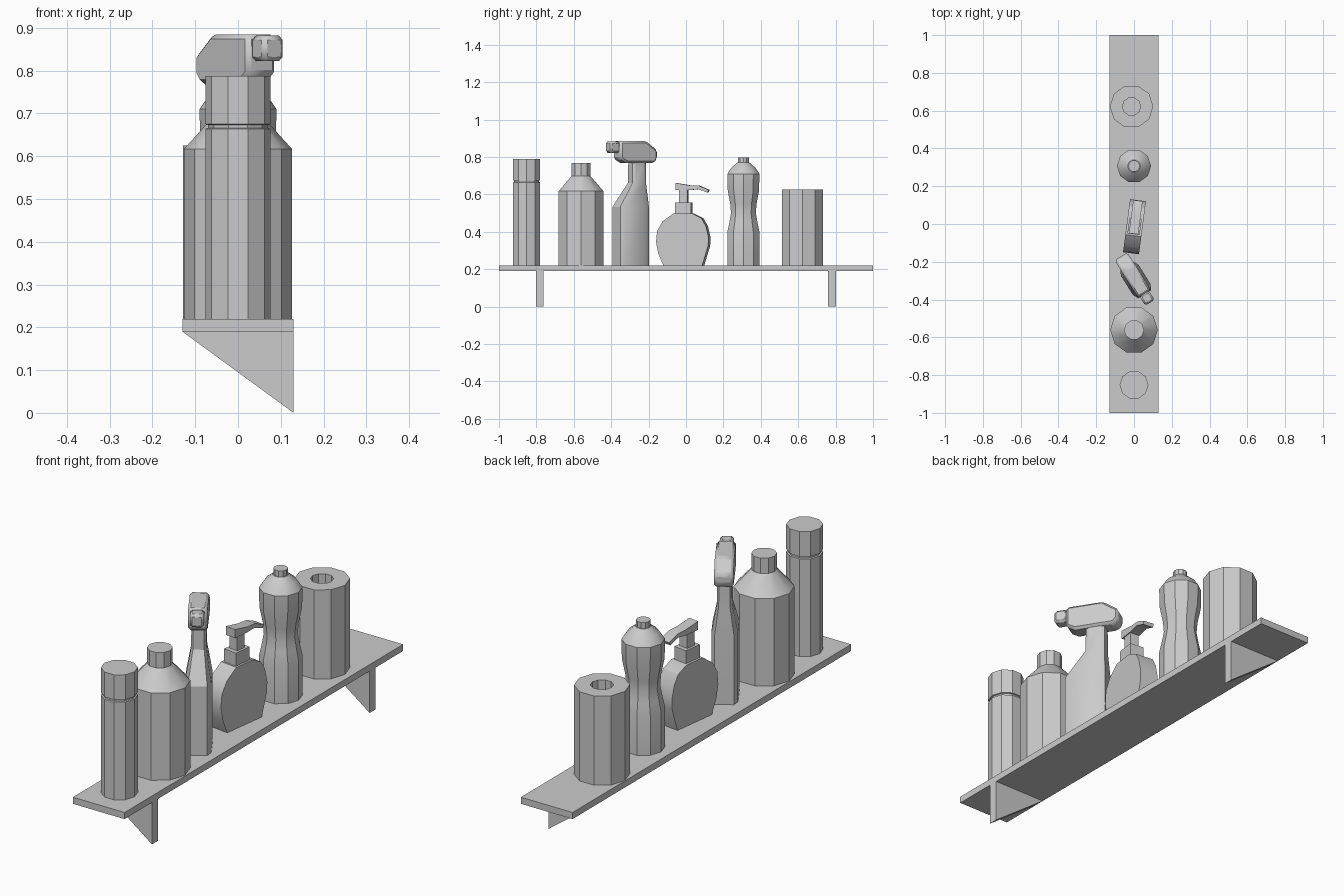
import bpy, bmesh, math

if "Cube" in bpy.data.objects:
    bpy.data.objects.remove(bpy.data.objects["Cube"])


def loft(name, rings, closed=False, loc=(0, 0, 0), rot=0.0):
    """Skin a list of equal-length point rings; cap the ends, or join last to first."""
    bm = bmesh.new()
    vs = [[bm.verts.new(p) for p in r] for r in rings]
    n = len(rings[0])
    pairs = list(zip(vs, vs[1:])) + ([(vs[-1], vs[0])] if closed else [])
    for a, b in pairs:
        for i in range(n):
            j = (i + 1) % n
            bm.faces.new((a[i], a[j], b[j], b[i]))
    if not closed:
        bm.faces.new(vs[0])
        bm.faces.new(vs[-1])
    bmesh.ops.recalc_face_normals(bm, faces=bm.faces)
    me = bpy.data.meshes.new(name)
    bm.to_mesh(me)
    bm.free()
    ob = bpy.data.objects.new(name, me)
    bpy.context.collection.objects.link(ob)
    ob.location = loc
    ob.rotation_euler.z = math.radians(rot)
    return ob


def lathe(name, profile, x, y, closed=False, n=10):
    """Turn an (r, z) profile around a vertical axis."""
    rings = [[(r * math.cos(math.tau * i / n), r * math.sin(math.tau * i / n), z)
              for i in range(n)] for r, z in profile]
    return loft(name, rings, closed, (x, y, 0))


def prism(name, profile, width, loc=(0, 0, 0), rot=0.0):
    """Extrude an (x, z) outline along local y, centred."""
    return loft(name, [[(x, s * width / 2, z) for x, z in profile] for s in (-1, 1)],
                False, loc, rot)


def rect(x0, x1, z0, z1):
    return [(x0, z0), (x1, z0), (x1, z1), (x0, z1)]


def bevel(ob, width):
    m = ob.modifiers.new("bevel", 'BEVEL')
    m.width = width
    m.segments = 1
    m.limit_method = 'ANGLE'


Z = 0.22  # top of the shelf board

# Shelf board and its two triangular brackets
prism("shelf_board", rect(-0.13, 0.13, 0.19, Z), 2.0)
for side, y in (("left", -0.782), ("right", 0.78)):
    prism("bracket_" + side, [(-0.13, 0.19), (0.13, 0.19), (0.13, 0)], 0.042, (0, y, 0))

# Spray can with a groove under its lid
lathe("aerosol_can", [(0.076, Z), (0.076, 0.664), (0.07, 0.666), (0.07, 0.673),
                      (0.076, 0.675), (0.076, 0.788)], 0, -0.852)

# Large bottle with cap
lathe("large_bottle", [(0.126, Z), (0.126, 0.617), (0.053, 0.698), (0.053, 0.768)], 0, -0.561)

# Squeeze bottle with a waist
lathe("waisted_bottle", [(0.09, Z), (0.09, 0.40), (0.079, 0.45), (0.07, 0.50), (0.074, 0.55),
                         (0.088, 0.62), (0.09, 0.71), (0.068, 0.742), (0.034, 0.77),
                         (0.03, 0.77), (0.03, 0.797)], 0, 0.307)

# Paper roll with a through hole
lathe("paper_roll", [(0.115, Z), (0.115, 0.625), (0.048, 0.625), (0.048, Z)],
      -0.013, 0.622, closed=True)

# Trigger spray bottle: chamfered body narrowing to an off-centre neck
SPRAY, TURN = (0.008, -0.294, 0), -58


def chamfered(z, u0, u1, w):
    cu, cw = (u1 - u0) * 0.17, w * 0.73
    return [(u0, -cw, z), (u0 + cu, -w, z), (u1 - cu, -w, z), (u1, -cw, z),
            (u1, cw, z), (u1 - cu, w, z), (u0 + cu, w, z), (u0, cw, z)]


loft("spray_body", [chamfered(Z, -0.088, 0.092, 0.055), chamfered(0.533, -0.088, 0.092, 0.055),
                    chamfered(0.66, -0.08, 0.006, 0.032), chamfered(0.78, -0.08, 0.003, 0.03)],
     False, SPRAY, TURN)
head = prism("spray_head", [(-0.145, 0.79), (-0.125, 0.768), (0.05, 0.768), (0.09, 0.79),
                            (0.09, 0.885), (-0.075, 0.885), (-0.145, 0.836)],
             0.08, SPRAY, TURN)
bevel(head, 0.011)
nozzle = prism("spray_nozzle", rect(0.085, 0.145, 0.822, 0.882), 0.058, SPRAY, TURN)
bevel(nozzle, 0.01)

# Soap dispenser: flat rounded body, collar, stem and spout
SOAP, TURN = (0.003, -0.012, 0), 82.5
prism("soap_body", [(-0.105, Z), (-0.132, 0.285), (-0.144, 0.345), (-0.138, 0.405),
                    (-0.108, 0.456), (-0.05, 0.498), (0.05, 0.498), (0.1, 0.473),
                    (0.125, 0.43), (0.139, 0.37), (0.137, 0.325), (0.105, Z)],
      0.085, SOAP, TURN)
prism("soap_collar", rect(-0.042, 0.042, 0.495, 0.557), 0.065, SOAP, TURN)
prism("soap_stem", rect(-0.022, 0.022, 0.555, 0.63), 0.042, SOAP, TURN)
prism("soap_spout", [(-0.04, 0.622), (0.03, 0.622), (0.08, 0.628), (0.13, 0.61),
                     (0.137, 0.624), (0.085, 0.646), (0.035, 0.648), (-0.04, 0.661)],
      0.05, SOAP, TURN)

# Smooth the gentle curves, keep facets sharp
for ob in bpy.context.collection.objects:
    ob.select_set(True)
    bpy.context.view_layer.objects.active = ob
bpy.ops.object.shade_smooth_by_angle(angle=math.radians(30))
